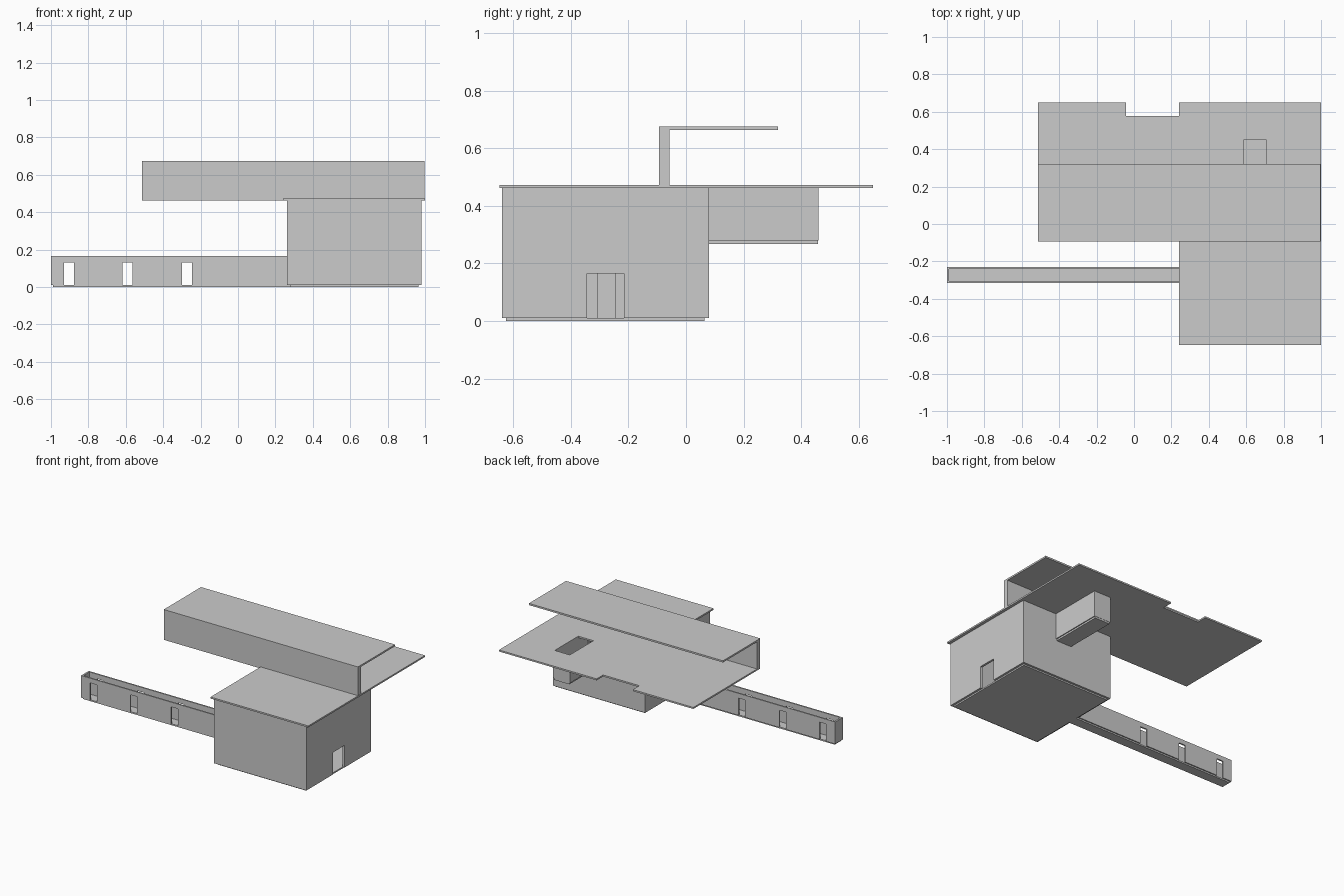
import bpy, bmesh
from mathutils import Vector

if "Cube" in bpy.data.objects:
    bpy.data.objects.remove(bpy.data.objects["Cube"])

T = 0.015  # wall thickness


def prism(name, pts, push):
    """Extrude a flat outline along the push vector."""
    bm = bmesh.new()
    face = bm.faces.new([bm.verts.new(p) for p in pts])
    ext = bmesh.ops.extrude_face_region(bm, geom=[face])
    moved = [v for v in ext["geom"] if isinstance(v, bmesh.types.BMVert)]
    bmesh.ops.translate(bm, verts=moved, vec=Vector(push))
    bmesh.ops.recalc_face_normals(bm, faces=bm.faces)
    mesh = bpy.data.meshes.new(name)
    bm.to_mesh(mesh)
    bm.free()
    ob = bpy.data.objects.new(name, mesh)
    bpy.context.collection.objects.link(ob)
    return ob


def box(name, x0, x1, y0, y1, z0, z1):
    return prism(name, [(x0, y0, z0), (x1, y0, z0), (x1, y1, z0), (x0, y1, z0)],
                 (0, 0, z1 - z0))


def wall(name, axis, a0, a1, b0, b1, z0, z1, doors=(), top_gaps=()):
    """Wall running along axis from a0 to a1, with notches in its edges."""
    prof = [(a0, z0)]
    for l, r, h in doors:
        prof += [(l, z0), (l, h), (r, h), (r, z0)]
    prof += [(a1, z0), (a1, z1)]
    for l, r, h in top_gaps:
        prof += [(r, z1), (r, h), (l, h), (l, z1)]
    prof += [(a0, z1)]
    if axis == "x":
        return prism(name, [(a, b0, z) for a, z in prof], (0, b1 - b0, 0))
    return prism(name, [(b0, a, z) for a, z in prof], (b1 - b0, 0, 0))


# Main room: inset floor and four walls
X0, X1, Y0, Y1, Z0, ZR = 0.262, 0.98, -0.64, 0.08, 0.01, 0.462
box("room_floor", X0 + T, X1 - T, Y0 + T, Y1 - T, 0, Z0)
wall("room_front_wall", "x", X0, X1, Y0, Y0 + T, Z0, ZR)
wall("room_back_wall", "x", X0, X1, Y1 - T, Y1, Z0, ZR,
     top_gaps=[(0.595, 0.697, 0.28)])
wall("room_right_wall", "y", Y0 + T, Y1 - T, X1 - T, X1, Z0, ZR,
     doors=[(-0.344, -0.215, 0.165)])
wall("room_left_wall", "y", Y0 + T, Y1 - T, X0, X0 + T, Z0, ZR,
     doors=[(-0.305, -0.2465, 0.165)])

# Open-topped corridor with paired openings
gaps = [(c - 0.026, c + 0.026, 0.132) for c in (-0.904, -0.591, -0.273)]
box("corridor_floor", -0.99, X0 + T, -0.308, -0.238, 0, Z0)
wall("corridor_front_wall", "x", -1, X0, -0.315, -0.305, Z0, 0.165, gaps)
wall("corridor_back_wall", "x", -1, X0, -0.24, -0.23, Z0, 0.165, gaps)
wall("corridor_end_wall", "y", -0.305, -0.24, -1, -0.988, Z0, 0.165)

# Terrace slab with rear notch and stair hole
slab = prism("terrace_slab", [(x, y, ZR) for x, y in (
    (0.24, -0.648), (1, -0.648), (1, 0.65), (0.24, 0.65), (0.24, 0.578),
    (-0.042, 0.578), (-0.042, 0.65), (-0.512, 0.65), (-0.512, -0.093),
    (0.24, -0.093))], (0, 0, 0.011))
cutter = box("stair_hole_cutter", 0.587, 0.705, 0.19, 0.452, 0.4, 0.55)
cutter.hide_render = True
cutter.hide_viewport = True
cut = slab.modifiers.new("stair_hole", "BOOLEAN")
cut.operation = "DIFFERENCE"
cut.object = cutter

# Hanging stair box behind the room
box("stair_box_floor", 0.587, 0.705, Y1, 0.458, 0.268, 0.28)
wall("stair_box_left_wall", "y", Y1, 0.46, 0.58, 0.587, 0.28, ZR)
wall("stair_box_right_wall", "y", Y1, 0.46, 0.705, 0.712, 0.28, ZR)
wall("stair_box_back_wall", "x", 0.587, 0.705, 0.452, 0.46, 0.28, ZR)

# Upper canopy: L-shaped section along x
prism("upper_canopy", [(-0.512, y, z) for y, z in (
    (-0.093, 0.473), (-0.058, 0.473), (-0.058, 0.663), (0.32, 0.663),
    (0.32, 0.675), (-0.093, 0.675))], (1.51, 0, 0))
